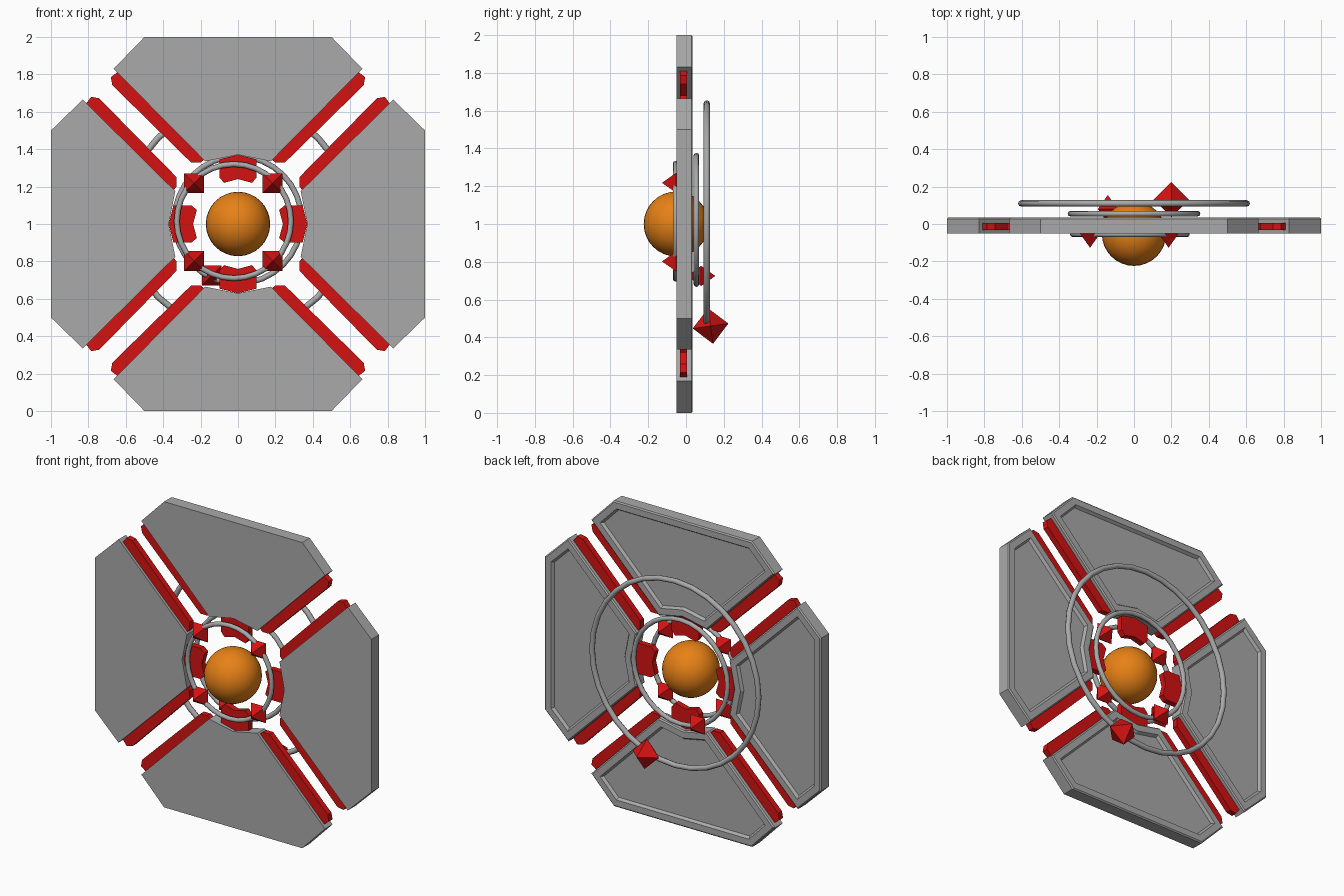
import bpy, bmesh, math
from mathutils import Matrix, Vector

if "Cube" in bpy.data.objects:
    bpy.data.objects.remove(bpy.data.objects["Cube"])


def material(name, rgb):
    m = bpy.data.materials.new(name)
    m.diffuse_color = (*rgb, 1)
    m.use_nodes = True
    m.node_tree.nodes["Principled BSDF"].inputs["Base Color"].default_value = m.diffuse_color
    return m


GREY = material("metal grey", (0.40, 0.40, 0.40))
RED = material("crystal red", (0.66, 0.006, 0.006))
ORANGE = material("core orange", (0.80, 0.22, 0.008))
CENTRE = Vector((0, 0, 1))


def finish(bm, name, mat, smooth=False):
    bmesh.ops.recalc_face_normals(bm, faces=bm.faces)
    mesh = bpy.data.meshes.new(name)
    bm.to_mesh(mesh)
    bm.free()
    mesh.materials.append(mat)
    if smooth:
        mesh.shade_smooth()
    obj = bpy.data.objects.new(name, mesh)
    bpy.context.collection.objects.link(obj)
    return obj


def slab(outline, y0, y1):
    """Extrude an (x, z) outline from y0 to y1; returns bmesh and the back face."""
    bm = bmesh.new()
    face = bm.faces.new([bm.verts.new((x, y0, z)) for x, z in outline])
    ext = bmesh.ops.extrude_face_region(bm, geom=[face])["geom"]
    for v in ext:
        if isinstance(v, bmesh.types.BMVert):
            v.co.y = y1
    bmesh.ops.recalc_face_normals(bm, faces=bm.faces)
    back = next(f for f in bm.faces if all(abs(v.co.y - y1) < 1e-6 for v in f.verts))
    return bm, back


def place(bm, quarter):
    """Turn a part to one of the four sides around the core."""
    m = Matrix.Translation(CENTRE) @ Matrix.Rotation(quarter * math.pi / 2, 4, 'Y')
    bmesh.ops.transform(bm, matrix=m, verts=bm.verts)


def mirrored(half):
    """Complete a right-hand half outline that starts at the bottom centre."""
    return half + [(-x, z) for x, z in reversed(half) if x > 0]


PANEL = mirrored([(0, 0.37), (0.175, 0.335), (0.665, 0.83), (0.5, 1.0)])
# inner arch block, notched toward the core
ARCH_RIGHT = [(0.075, 0.22), (0.10, 0.25), (0.10, 0.345)]
ARCH = [(0, 0.24)] + ARCH_RIGHT + [(0, 0.37)] + [(-x, z) for x, z in reversed(ARCH_RIGHT)]
STRIP = [(0.20, 0.328), (0.25, 0.328), (0.672, 0.742), (0.68, 0.785),
         (0.64, 0.815), (0.62, 0.79), (0.18, 0.345)]

for q in range(4):
    # Armour panel: thin bevel, raised rim and recessed back
    bm, back = slab(PANEL, -0.05, 0.028)
    for width, depth in ((0.008, 0.007), (0.04, 0.0), (0.012, -0.018)):
        bmesh.ops.inset_region(bm, faces=[back], thickness=width, use_even_offset=True)
        for v in back.verts:
            v.co.y += depth
    place(bm, q)
    finish(bm, f"panel_{q + 1}", GREY)

    # Red arch facing the core
    bm, _ = slab(ARCH, -0.032, 0.006)
    place(bm, q)
    finish(bm, f"inner_arch_{q + 1}", RED)

    # Red strips along both diagonal edges
    for side in (1, -1):
        bm, _ = slab([(side * x, z) for x, z in STRIP], -0.032, 0.006)
        place(bm, q)
        finish(bm, f"edge_strip_{q + 1}_{'right' if side > 0 else 'left'}", RED)


def ring(name, centre, major, minor, segments=32, sides=8):
    bm = bmesh.new()
    loops = []
    for i in range(segments):
        a = 2 * math.pi * i / segments
        loop = []
        for j in range(sides):
            b = 2 * math.pi * j / sides
            r = major + minor * math.cos(b)
            loop.append(bm.verts.new((centre[0] + r * math.cos(a),
                                      centre[1] + minor * math.sin(b),
                                      centre[2] + r * math.sin(a))))
        loops.append(loop)
    for i in range(segments):
        p, n = loops[i], loops[(i + 1) % segments]
        for j in range(sides):
            k = (j + 1) % sides
            bm.faces.new((p[j], n[j], n[k], p[k]))
    finish(bm, name, GREY, smooth=True)


def gem(name, centre, radius, turn=45, tilt=0):
    """Eight-sided crystal with its points along y."""
    bm = bmesh.new()
    tips = [bm.verts.new((0, s * radius, 0)) for s in (-1, 1)]
    belt = []
    for i in range(4):
        a = math.radians(turn + 90 * i)
        belt.append(bm.verts.new((radius * math.cos(a), 0, radius * math.sin(a))))
    for tip in tips:
        for i in range(4):
            bm.faces.new((tip, belt[i], belt[(i + 1) % 4]))
    m = Matrix.Translation(centre) @ Matrix.Rotation(math.radians(tilt), 4, 'X')
    bmesh.ops.transform(bm, matrix=m, verts=bm.verts)
    finish(bm, name, RED)


# Orbit rings
ring("front_ring", (-0.022, -0.055, 1.015), 0.305, 0.015)
ring("middle_ring", (0, 0.055, 1.022), 0.34, 0.015)
ring("back_ring", (0, 0.11, 1.035), 0.603, 0.017)

# Crystals on the rings
for i, (sx, sz) in enumerate(((-1, 1), (1, 1), (-1, -1), (1, -1))):
    gem(f"front_crystal_{i + 1}", (-0.025 + sx * 0.21, -0.052, 1.01 + sz * 0.208), 0.075)
gem("middle_crystal", (-0.14, 0.08, 0.725), 0.075)
gem("back_crystal", (0.20, 0.13, 0.46), 0.095, turn=0, tilt=8)

# Glowing core
bm = bmesh.new()
bmesh.ops.create_uvsphere(bm, u_segments=32, v_segments=16, radius=0.172,
                          matrix=Matrix.Translation((0, -0.052, 1)))
finish(bm, "core", ORANGE, smooth=True)
